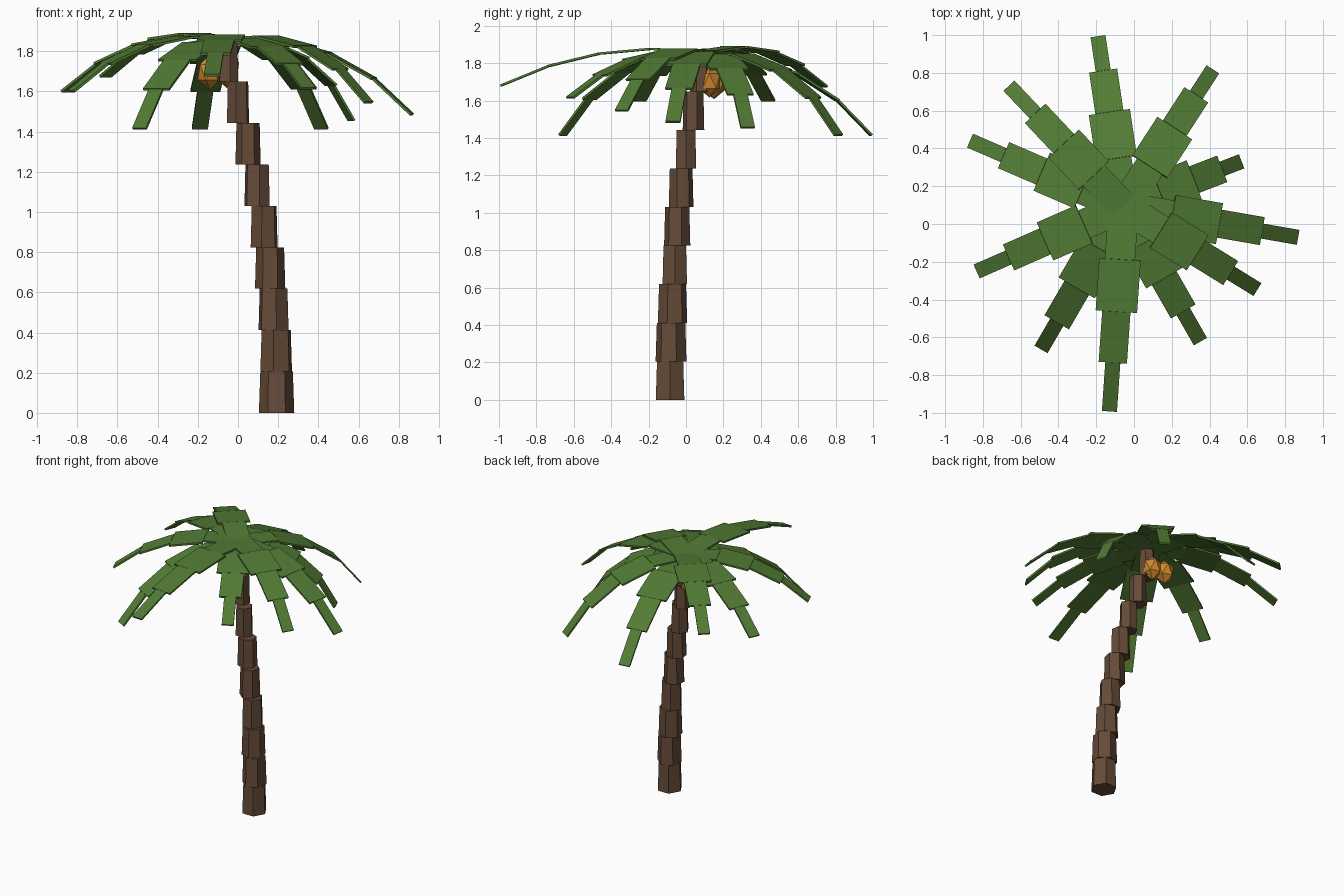
import bpy, bmesh, math
from mathutils import Matrix, Vector

if "Cube" in bpy.data.objects:
    bpy.data.objects.remove(bpy.data.objects["Cube"])


def material(name, rgb):
    m = bpy.data.materials.new(name)
    m.diffuse_color = (*rgb, 1)
    m.use_nodes = True
    m.node_tree.nodes["Principled BSDF"].inputs["Base Color"].default_value = m.diffuse_color
    return m


def finish(name, bm, mat):
    bmesh.ops.recalc_face_normals(bm, faces=bm.faces)
    me = bpy.data.meshes.new(name)
    bm.to_mesh(me)
    bm.free()
    me.materials.append(mat)
    ob = bpy.data.objects.new(name, me)
    bpy.context.collection.objects.link(ob)
    return ob


bark = material("bark", (0.13, 0.07, 0.04))
leaf = material("leaf", (0.085, 0.2, 0.035))
husk = material("husk", (0.62, 0.25, 0.025))

# Trunk: stacked tapering hexagonal blocks following a leaning curve
centres = [(.192, -.085), (.19, -.08), (.177, -.072), (.16, -.06), (.13, -.047),
           (.095, -.026), (.05, 0), (0, .04), (-.05, .075)]
step = 0.206
bm = bmesh.new()
for i, (x, y) in enumerate(centres):
    r = 0.088 - 0.0042 * i
    place = Matrix.Translation((x, y, step * (i + .5))) @ \
        Matrix.Rotation(math.radians(90 + 20 * i), 4, 'Z')
    bmesh.ops.create_cone(bm, cap_ends=True, segments=6, radius1=r,
                          radius2=r * .92, depth=step, matrix=place)
finish("trunk", bm, bark)

# Fronds: four flat plates each, drooping by a fixed angle per plate
crown = Vector((-.055, .09, 1.86))
widths = (.16, .22, .15, .08)
thick = 0.012
fronds = [  # tip x, y, z and bend in degrees per plate
    (-.19, .99, 1.415, 13), (.415, .815, 1.415, 16), (.565, .33, 1.455, 18),
    (.865, -.07, 1.485, 14), (.65, -.345, 1.545, 16), (.35, -.62, 1.615, 11),
    (-.13, -.99, 1.68, 8.5), (-.49, -.66, 1.415, 15), (-.83, -.25, 1.60, 13),
    (-.865, .44, 1.60, 13), (-.66, .73, 1.675, 12)]
for n, (x, y, z, bend) in enumerate(fronds, 1):
    v = Vector((x, y, z)) - crown
    yaw = math.atan2(v.y, v.x)
    mean = math.atan2(v.z, math.hypot(v.x, v.y))
    d = math.radians(bend)
    length = v.length / (2 * math.cos(d / 2) + 2 * math.cos(1.5 * d))
    frame = Matrix.Translation(crown) @ Matrix.Rotation(yaw, 4, 'Z')
    bm = bmesh.new()
    px = pz = 0
    for k, w in enumerate(widths):
        a = mean + (1.5 - k) * d
        dx, dz = length * math.cos(a), length * math.sin(a)
        plate = frame @ Matrix.Translation((px + dx / 2, 0, pz + dz / 2)) @ \
            Matrix.Rotation(-a, 4, 'Y') @ Matrix.Diagonal((length, w, thick, 1))
        bmesh.ops.create_cube(bm, size=1, matrix=plate)
        px, pz = px + dx, pz + dz
    finish(f"frond_{n}", bm, leaf)

# Faceted coconuts hanging behind the trunk top
for n, (x, y, z) in enumerate([(-.14, .15, 1.695), (-.055, .125, 1.705)], 1):
    bm = bmesh.new()
    place = Matrix.Translation((x, y, z)) @ Matrix.Diagonal((.068, .068, .088, 1))
    bmesh.ops.create_icosphere(bm, subdivisions=1, radius=1, matrix=place)
    finish(f"coconut_{n}", bm, husk)
